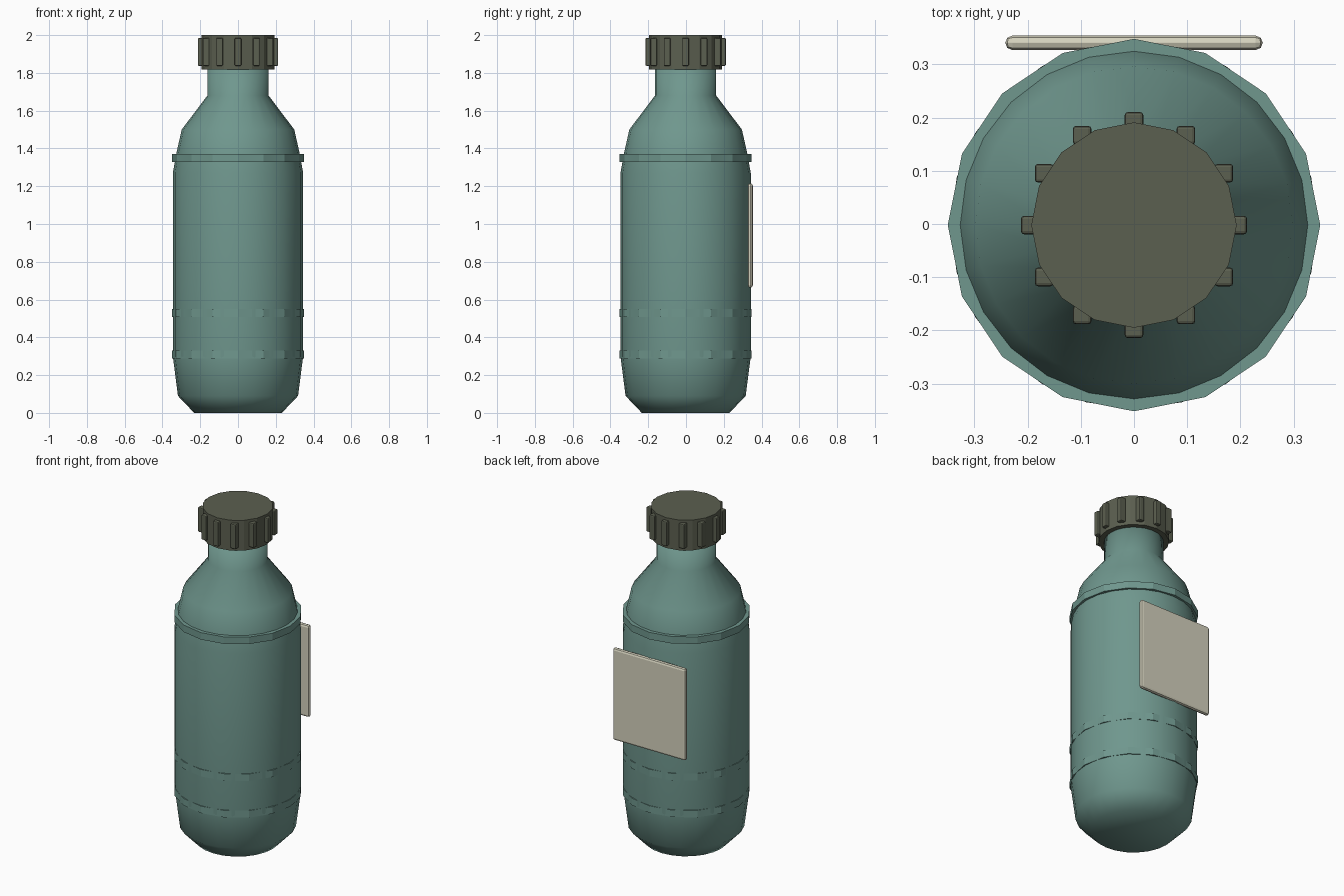
import bpy, bmesh, math
from mathutils import Matrix

if "Cube" in bpy.data.objects:
    bpy.data.objects.remove(bpy.data.objects["Cube"], do_unlink=True)

AXIS_Y = -0.002  # the bottle sits slightly forward of the back label


def material(name, rgb):
    mat = bpy.data.materials.new(name)
    mat.use_nodes = True
    mat.diffuse_color = (*rgb, 1)
    mat.node_tree.nodes["Principled BSDF"].inputs["Base Color"].default_value = (*rgb, 1)
    return mat


TEAL = material("muted teal", (0.16, 0.31, 0.27))
OLIVE = material("dark olive", (0.105, 0.115, 0.08))
CREAM = material("pale cream", (0.66, 0.64, 0.51))


def add_object(name, bm, mat, location, smooth=False):
    bmesh.ops.recalc_face_normals(bm, faces=bm.faces)
    mesh = bpy.data.meshes.new(name)
    bm.to_mesh(mesh)
    bm.free()
    mesh.materials.append(mat)
    if smooth:
        mesh.shade_smooth()
    obj = bpy.data.objects.new(name, mesh)
    obj.location = location
    bpy.context.collection.objects.link(obj)
    return obj


def lathe(name, profile, sides, mat):
    """Smooth closed solid of revolution from (radius, height) points."""
    bm = bmesh.new()
    rings = [[bm.verts.new((r * math.cos(a), r * math.sin(a), z))
              for a in (math.tau * i / sides for i in range(sides))]
             for r, z in profile]
    for low, high in zip(rings, rings[1:]):
        for i in range(sides):
            j = (i + 1) % sides
            bm.faces.new((low[i], low[j], high[j], high[i]))
    bm.faces.new(rings[0])
    bm.faces.new(rings[-1])
    return add_object(name, bm, mat, (0, AXIS_Y, 0), smooth=True)


def cylinder(name, radius, bottom, top, mat):
    bm = bmesh.new()
    bmesh.ops.create_cone(bm, cap_ends=True, segments=16, radius1=radius,
                          radius2=radius, depth=top - bottom)
    return add_object(name, bm, mat, (0, AXIS_Y, (bottom + top) / 2))


def rounded_box(name, size, location, bevel, mat):
    bm = bmesh.new()
    bmesh.ops.create_cube(bm, size=1, matrix=Matrix.Diagonal((*size, 1)))
    obj = add_object(name, bm, mat, location)
    mod = obj.modifiers.new("rounded edges", "BEVEL")
    mod.width = bevel
    mod.segments = 2
    return obj


# Bottle with tapered base, shoulder and neck
lathe("bottle_body", [(0.232, 0), (0.318, 0.09), (0.345, 0.3), (0.345, 1.27),
                      (0.325, 1.38), (0.298, 1.5), (0.162, 1.68), (0.162, 1.83)], 24, TEAL)

# Raised bands
for name, z in (("lower_band", 0.308), ("middle_band", 0.528), ("shoulder_band", 1.35)):
    cylinder(name, 0.35, z - 0.021, z + 0.021, TEAL)

# Screw cap with grip ribs
cylinder("cap", 0.193, 1.818, 2.0, OLIVE)
for i in range(12):
    a = math.tau * i / 12
    rounded_box(f"cap_rib_{i + 1}", (0.035, 0.035, 0.148),
                (0.195 * math.cos(a), AXIS_Y + 0.195 * math.sin(a), 1.911), 0.006, OLIVE)

# Flat label plate on the back
rounded_box("back_label", (0.484, 0.027, 0.553), (0, 0.3405, 0.939), 0.0133, CREAM)
